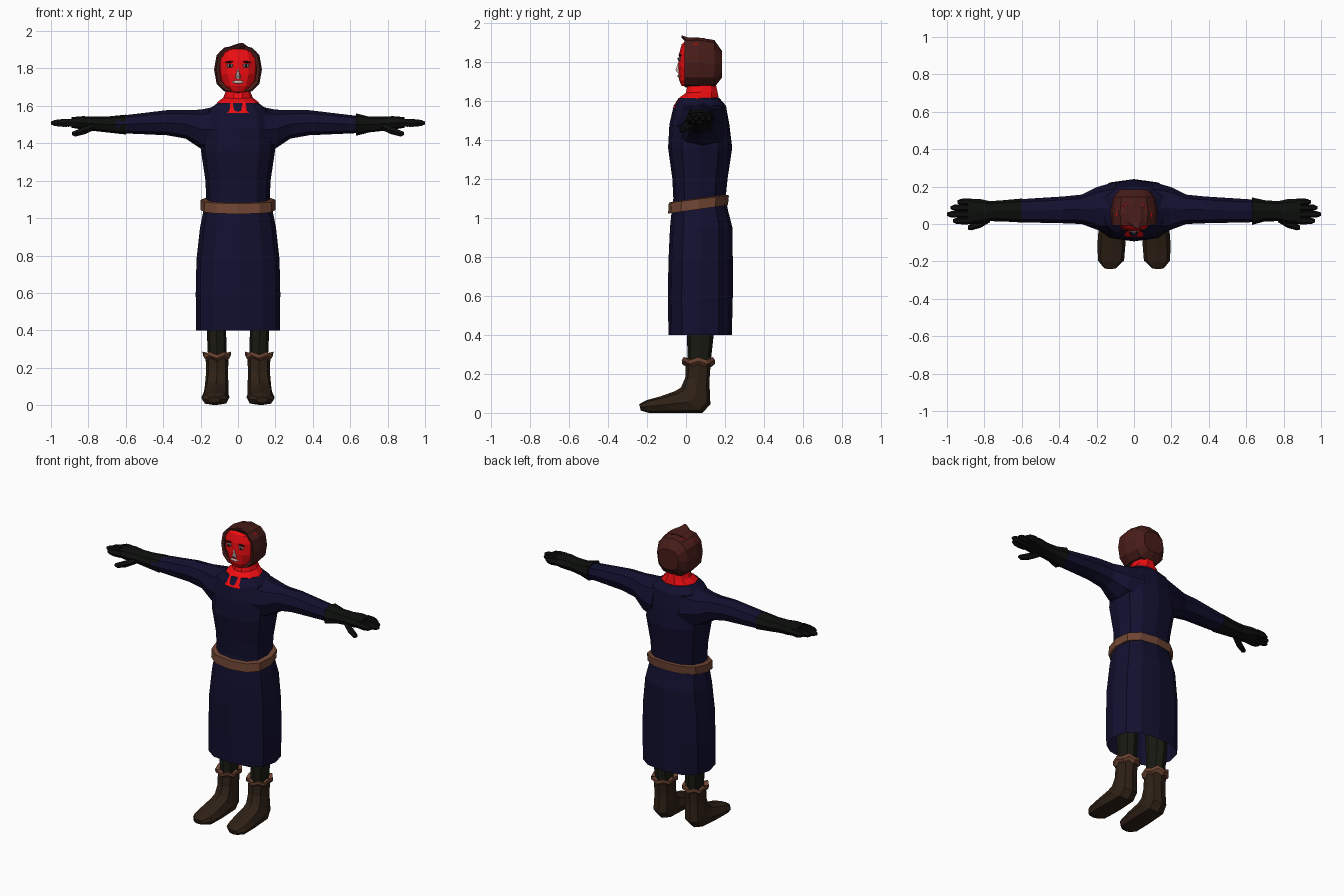
import bpy, bmesh, math
from mathutils import Vector


def material(name, r, g, b):
    m = bpy.data.materials.new(name)
    m.diffuse_color = (r, g, b, 1)
    return m


RED = material("red", 0.85, 0.004, 0.006)
HAIR = material("dark_brown_hair", 0.065, 0.012, 0.01)
NAVY = material("navy_cloth", 0.006, 0.005, 0.028)
TAN = material("tan_leather", 0.16, 0.06, 0.033)
BOOT = material("boot_leather", 0.028, 0.015, 0.008)
GLOVE = material("black_leather", 0.004, 0.005, 0.004)
LEG = material("dark_leggings", 0.01, 0.01, 0.006)
PALE = material("pale", 0.65, 0.45, 0.4)
GREY = material("eye_grey", 0.2, 0.25, 0.25)
DARK = material("dark_line", 0.02, 0.005, 0.005)


def level(front, back, hw, cx=0.0):
    """Ring spanned by x and the line front-back, both given as (y, z)."""
    f, b = Vector((cx, *front)), Vector((cx, *back))
    return (f + b) / 2, Vector((hw, 0, 0)), (b - f) / 2


def flat(z, hw, y0, y1, cx=0.0):
    return level((y0, z), (y1, z), hw, cx)


def across(x, y0, y1, z0, z1):
    """Ring in the y-z plane at x."""
    return (Vector((x, (y0 + y1) / 2, (z0 + z1) / 2)),
            Vector((0, (y1 - y0) / 2, 0)), Vector((0, 0, (z1 - z0) / 2)))


def loft(name, rings, mat, n=8, p=2.4, caps=(True, True), side=1, closed=False, wave=0.0):
    bm = bmesh.new()
    loops = []
    for c, u, v in rings:
        loop = []
        for i in range(n):
            a = 2 * math.pi * i / n
            co, si = math.cos(a), math.sin(a)
            q = c + u * math.copysign(abs(co) ** (2 / p), co) + v * math.copysign(abs(si) ** (2 / p), si)
            q.z += wave * (-1) ** i
            q.x *= side
            loop.append(bm.verts.new(q))
        loops.append(loop)
    pairs = list(zip(loops, loops[1:]))
    if closed:
        pairs.append((loops[-1], loops[0]))
    for a, b in pairs:
        for i in range(n):
            j = (i + 1) % n
            bm.faces.new((a[i], a[j], b[j], b[i]))
    if not closed:
        if caps[0]:
            bm.faces.new(loops[0])
        if caps[1]:
            bm.faces.new(loops[-1])
    bmesh.ops.recalc_face_normals(bm, faces=bm.faces)
    me = bpy.data.meshes.new(name)
    bm.to_mesh(me)
    bm.free()
    me.materials.append(mat)
    ob = bpy.data.objects.new(name, me)
    bpy.context.collection.objects.link(ob)
    return ob


def blob(name, loc, size, mat, tilt=0.0):
    bpy.ops.mesh.primitive_uv_sphere_add(segments=8, ring_count=6, location=loc, rotation=(0, tilt, 0))
    ob = bpy.context.object
    ob.name = name
    ob.scale = size
    ob.data.materials.append(mat)


# Long tunic, open at the hem
loft("tunic", [flat(0.40, 0.225, -0.09, 0.235), flat(0.60, 0.226, -0.093, 0.24),
               flat(0.78, 0.222, -0.09, 0.24), flat(0.95, 0.203, -0.082, 0.238),
               flat(1.04, 0.185, -0.073, 0.215), flat(1.10, 0.17, -0.065, 0.203),
               flat(1.20, 0.174, -0.07, 0.213), flat(1.36, 0.198, -0.092, 0.237),
               flat(1.48, 0.195, -0.085, 0.222), flat(1.575, 0.165, -0.063, 0.205),
               flat(1.615, 0.11, -0.038, 0.17)], NAVY, n=12, p=2.5, caps=(False, True))

# Belt, tilted forward
loft("belt", [level((-0.07, 1.03), (0.20, 1.07), 0.17), level((-0.092, 1.022), (0.215, 1.065), 0.20),
              level((-0.088, 1.078), (0.22, 1.115), 0.20), level((-0.06, 1.085), (0.20, 1.12), 0.165)],
     TAN, n=12, p=2.5, closed=True)

# Neck with collar dipping at the front
loft("neck_collar", [level((0.01, 1.70), (0.155, 1.69), 0.06), level((-0.005, 1.64), (0.165, 1.65), 0.078),
                     level((-0.035, 1.62), (0.172, 1.617), 0.112),
                     level((-0.075, 1.56), (0.165, 1.60), 0.125)], RED, n=10, p=2.1)

# Head: face and hair shell
loft("face", [flat(1.675, 0.045, -0.022, 0.10), flat(1.705, 0.078, -0.035, 0.13),
              flat(1.77, 0.103, -0.04, 0.13), flat(1.84, 0.107, -0.036, 0.13),
              flat(1.89, 0.098, -0.022, 0.13), flat(1.91, 0.07, 0.0, 0.12)], RED, n=12, p=2.3)


def hair_ring(y, hw, z0, z1):
    return Vector((0, y, (z0 + z1) / 2)), Vector((hw, 0, 0)), Vector((0, 0, (z1 - z0) / 2))


loft("hair", [hair_ring(0.0, 0.10, 1.69, 1.90), hair_ring(-0.008, 0.118, 1.67, 1.922),
              hair_ring(0.06, 0.128, 1.665, 1.925), hair_ring(0.145, 0.112, 1.668, 1.912),
              hair_ring(0.185, 0.075, 1.72, 1.855)], HAIR, n=12, p=2.6, caps=(False, True))
loft("forelock", [(Vector((0, 0.10, 1.905)), Vector((0.07, 0, 0)), Vector((0, 0, 0.018))),
                  (Vector((0.005, 0.01, 1.908)), Vector((0.06, 0, 0)), Vector((0, 0, 0.02))),
                  (Vector((0.02, -0.024, 1.93)), Vector((0.012, 0, 0)), Vector((0, 0, 0.008)))],
     HAIR, n=6, p=2)

# Facial features
for s in (-1, 1):
    blob("eye", (s * 0.043, -0.031, 1.815), (0.019, 0.009, 0.010), GREY)
    blob("pupil", (s * 0.043, -0.037, 1.815), (0.007, 0.006, 0.008), DARK)
    blob("eyebrow", (s * 0.045, -0.028, 1.835), (0.024, 0.010, 0.005), DARK, s * 0.12)
loft("nose", [flat(1.745, 0.015, -0.048, -0.02), flat(1.76, 0.013, -0.056, -0.02),
              flat(1.795, 0.005, -0.042, -0.02)], PALE, n=6, p=2)
blob("mouth", (0, -0.035, 1.727), (0.032, 0.009, 0.009), PALE)

FINGERS = [("index_finger", 0.017, 0.968), ("middle_finger", 0.052, 1.0),
           ("ring_finger", 0.087, 0.98), ("little_finger", 0.118, 0.945)]

for s in (-1, 1):
    # Sleeve
    loft("sleeve", [across(0.10, -0.06, 0.225, 1.34, 1.60), across(0.20, -0.03, 0.197, 1.372, 1.58),
                    across(0.28, 0.0, 0.157, 1.425, 1.577), across(0.38, 0.004, 0.147, 1.443, 1.577),
                    across(0.65, 0.01, 0.13, 1.455, 1.545)], NAVY, side=s)
    # Glove: flared cuff on one hand, close-fitting on the other
    cuff = across(0.63, -0.005, 0.142, 1.44, 1.56) if s > 0 else across(0.60, 0.008, 0.136, 1.447, 1.553)
    loft("glove", [cuff, across(0.70, 0.014, 0.127, 1.458, 1.543), across(0.77, 0.015, 0.122, 1.466, 1.543),
                   across(0.83, 0.0, 0.135, 1.473, 1.545), across(0.89, 0.0, 0.134, 1.483, 1.54)],
         GLOVE, side=s)
    for name, y, tip in FINGERS:
        loft(name, [across(0.87, y - 0.018, y + 0.018, 1.488, 1.535),
                    across((0.87 + tip) / 2, y - 0.019, y + 0.019, 1.485, 1.533),
                    across(tip - 0.018, y - 0.016, y + 0.016, 1.49, 1.527),
                    across(tip, y - 0.008, y + 0.008, 1.50, 1.517)], GLOVE, n=6, p=2, side=s)
    loft("thumb", [across(0.77, 0.01, 0.06, 1.468, 1.51), across(0.82, -0.02, 0.03, 1.445, 1.492),
                   across(0.87, -0.034, 0.004, 1.434, 1.47), across(0.888, -0.03, -0.01, 1.443, 1.462)],
         GLOVE, n=6, p=2, side=s)
    # Leg running up under the tunic
    loft("leg", [flat(0.20, 0.048, 0.01, 0.12, 0.11), flat(0.40, 0.052, 0.005, 0.142, 0.115),
                 flat(0.60, 0.062, 0.0, 0.15, 0.112), flat(0.95, 0.078, -0.02, 0.16, 0.09)], LEG, side=s)
    # Boot bending from shaft into foot
    loft("boot", [flat(0.26, 0.061, 0.0, 0.127, 0.112), level((-0.004, 0.18), (0.12, 0.16), 0.059, 0.112),
                  level((-0.026, 0.13), (0.125, 0.045), 0.064, 0.115),
                  level((-0.055, 0.112), (0.085, 0.0), 0.068, 0.118),
                  level((-0.13, 0.085), (-0.07, 0.0), 0.075, 0.12),
                  level((-0.20, 0.066), (-0.19, 0.0), 0.07, 0.123),
                  level((-0.24, 0.045), (-0.232, 0.012), 0.032, 0.128)], BOOT, side=s, p=2.6)
    # Wavy boot trim
    loft("boot_trim", [flat(0.242, 0.058, 0.003, 0.128, 0.113), flat(0.258, 0.075, -0.02, 0.148, 0.113),
                       flat(0.278, 0.076, -0.022, 0.148, 0.113), flat(0.272, 0.052, 0.01, 0.12, 0.113)],
         TAN, n=12, p=2.3, side=s, closed=True, wave=0.008)
